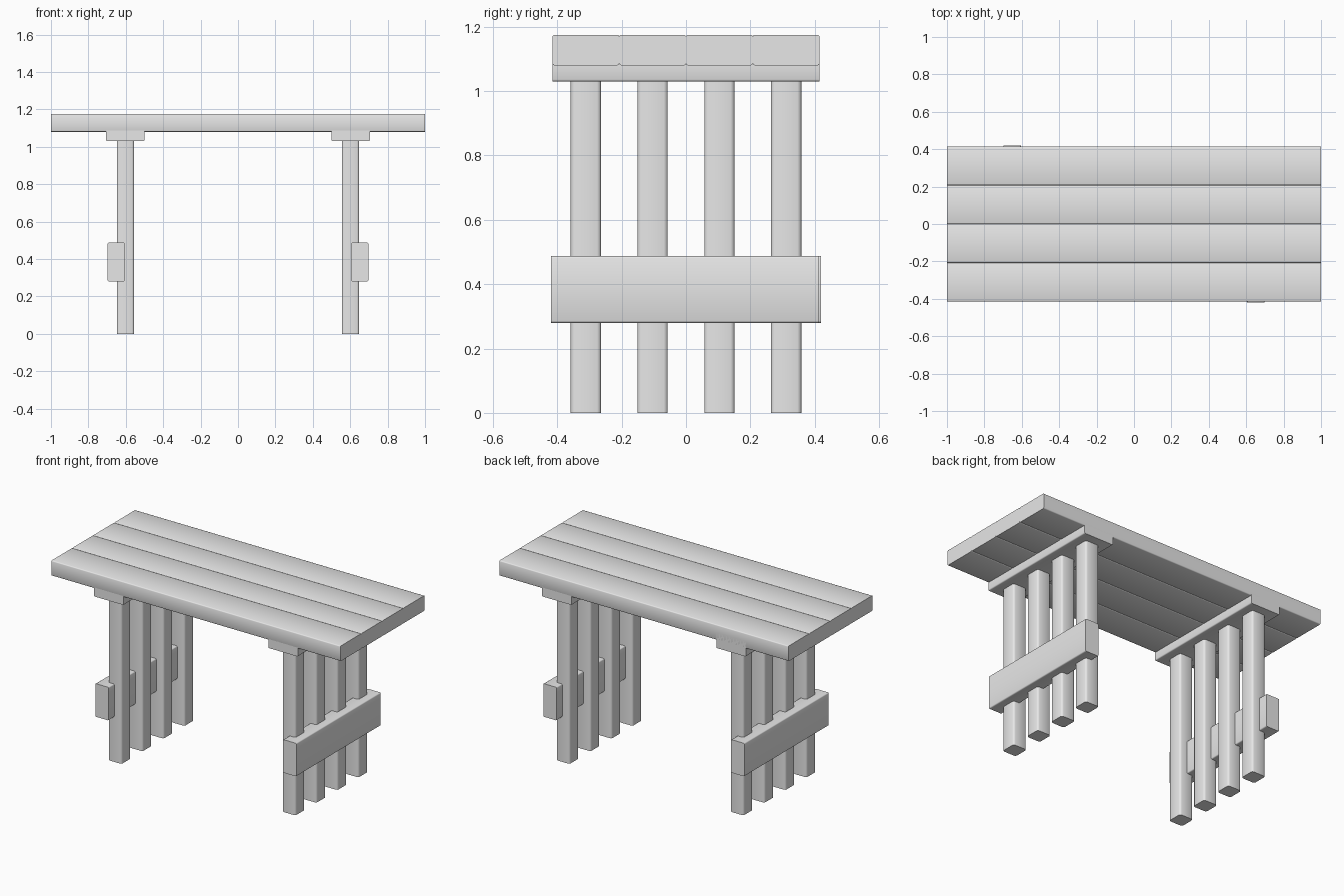
import bpy
import bmesh
import math
from mathutils import Matrix, Vector

cube = bpy.data.objects.get("Cube")
if cube:
    bpy.data.objects.remove(cube, do_unlink=True)

mat = bpy.data.materials.new("light_grey")
mat.use_nodes = True
grey = (0.8, 0.8, 0.8, 1)
mat.diffuse_color = grey
mat.node_tree.nodes["Principled BSDF"].inputs["Base Color"].default_value = grey


def board(name, lo, hi, axis, bevel):
    """Sawn timber from corner to corner, with its long edges rounded."""
    lo, hi = Vector(lo), Vector(hi)
    bm = bmesh.new()
    bmesh.ops.create_cube(bm, size=1, matrix=Matrix.Translation((lo + hi) / 2)
                          @ Matrix.Diagonal((*(hi - lo), 1)))
    long_edges = [e for e in bm.edges
                  if abs((e.verts[0].co - e.verts[1].co)[axis]) > 0.01]
    bmesh.ops.bevel(bm, geom=long_edges, offset=bevel, segments=2,
                    profile=0.5, affect='EDGES')
    mesh = bpy.data.meshes.new(name)
    bm.to_mesh(mesh)
    bm.free()
    mesh.materials.append(mat)
    obj = bpy.data.objects.new(name, mesh)
    bpy.context.collection.objects.link(obj)
    bpy.ops.object.select_all(action='DESELECT')
    obj.select_set(True)
    bpy.context.view_layer.objects.active = obj
    bpy.ops.object.shade_smooth_by_angle(angle=math.radians(50))
    return obj


half_depth = 0.415
pitch = half_depth / 2
top, underside = 1.175, 1.08

# Table top planks
for i in range(4):
    y = -half_depth + i * pitch
    board(f"top_plank_{i + 1}", (-1, y, underside), (1, y + pitch, top), 0, 0.006)

# Two leg frames, the second turned half way round
for side, turn in (("left", 0), ("right", math.pi)):
    parts = [
        board(f"{side}_cleat", (0.5, -half_depth, 1.03),
              (0.705, half_depth, 1.125), 1, 0.006),
        board(f"{side}_crossbar", (0.605, -0.419, 0.28),
              (0.697, 0.414, 0.487), 1, 0.006),
    ]
    for i in range(4):
        y = (i - 1.5) * pitch
        parts.append(board(f"{side}_leg_{i + 1}", (0.555, y - 0.047, 0),
                           (0.648, y + 0.047, 1.04), 2, 0.012))
    for part in parts:
        part.data.transform(Matrix.Rotation(turn, 4, 'Z'))
